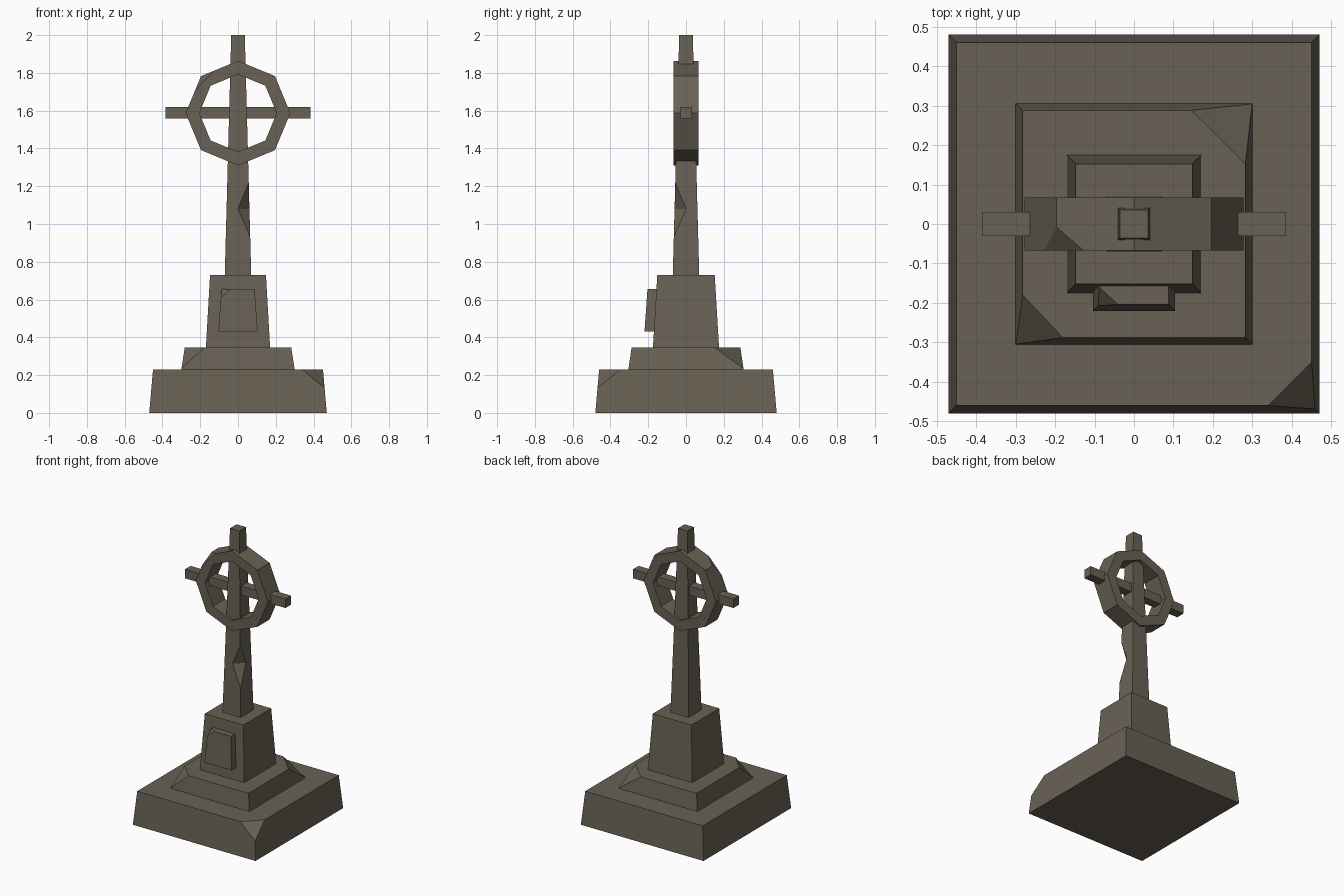
import bpy, bmesh, math
from mathutils import Vector

if "Cube" in bpy.data.objects:
    bpy.data.objects.remove(bpy.data.objects["Cube"])

stone = bpy.data.materials.new("weathered_stone")
stone.diffuse_color = (0.14, 0.12, 0.09, 1)
stone.use_nodes = True
stone.node_tree.nodes["Principled BSDF"].inputs["Base Color"].default_value = stone.diffuse_color


def finish(name, bm):
    bmesh.ops.recalc_face_normals(bm, faces=bm.faces[:])
    me = bpy.data.meshes.new(name)
    bm.to_mesh(me)
    bm.free()
    me.materials.append(stone)
    ob = bpy.data.objects.new(name, me)
    bpy.context.collection.objects.link(ob)
    return ob


def chip(bm, a, b, c):
    """Break off the corner lying beyond the plane through three points."""
    a, b, c = Vector(a), Vector(b), Vector(c)
    n = (b - a).cross(c - a).normalized()
    centre = sum((v.co for v in bm.verts), Vector()) / len(bm.verts)
    if n.dot(centre - a) > 0:
        n = -n
    r = bmesh.ops.bisect_plane(bm, geom=bm.verts[:] + bm.edges[:] + bm.faces[:],
                               dist=1e-5, plane_co=a, plane_no=n, clear_outer=True)
    edges = [e for e in r["geom_cut"] if isinstance(e, bmesh.types.BMEdge)]
    bmesh.ops.holes_fill(bm, edges=edges, sides=0)


def block(name, low, high, chips=()):
    """Tapered block; low and high are (x0, x1, y0, y1, z)."""
    bm = bmesh.new()
    rings = []
    for x0, x1, y0, y1, z in (low, high):
        rings.append([bm.verts.new(p) for p in
                      ((x0, y0, z), (x1, y0, z), (x1, y1, z), (x0, y1, z))])
    bm.faces.new(rings[0][::-1])
    bm.faces.new(rings[1])
    for i in range(4):
        j = (i + 1) % 4
        bm.faces.new((rings[0][i], rings[0][j], rings[1][j], rings[1][i]))
    for c in chips:
        chip(bm, *c)
    return finish(name, bm)


# Stepped base with broken corners
block("base_slab", (-.47, .47, -.48, .48, 0), (-.45, .45, -.46, .46, .23),
      [((.34, -.46, .23), (.45, -.35, .23), (.459, -.469, .13))])
block("middle_step", (-.30, .30, -.305, .305, .23), (-.282, .282, -.288, .288, .345),
      [((-.282, -.18, .345), (-.18, -.288, .345), (-.299, -.304, .235)),
       ((.145, .288, .345), (.282, .152, .345), (.299, .304, .235))])
block("pedestal", (-.17, .17, -.175, .175, .345), (-.148, .148, -.152, .152, .73))

# Leaning plaque on the front of the pedestal
block("plaque", (-.104, .104, -.22, -.16, .43), (-.088, .088, -.204, -.145, .655),
      [((-.088, -.16, .655), (-.04, -.204, .655), (-.091, -.207, .61))])

# Shaft with a wedge-shaped notch in its front right edge
Z0, Z1, R0, R1 = .73, 2.0, .07, .036


def rad(z):
    return R0 + (R1 - R0) * (z - Z0) / (Z1 - Z0)


bm = bmesh.new()


def pt(sx, sy, z):
    return bm.verts.new((sx * rad(z), sy * rad(z), z))


corners = [(-1, -1), (1, -1), (1, 1), (-1, 1)]
lo = [pt(x, y, Z0) for x, y in corners]
hi = [pt(x, y, Z1) for x, y in corners]
cut_low, cut_high = pt(1, -1, .93), pt(1, -1, 1.22)
on_front, on_side = pt(0, -1, 1.08), pt(1, 0, 1.08)
for f in (lo[::-1], hi,
          (lo[0], lo[1], cut_low, on_front, cut_high, hi[1], hi[0]),
          (lo[1], lo[2], hi[2], hi[1], cut_high, on_side, cut_low),
          (lo[2], lo[3], hi[3], hi[2]), (lo[3], lo[0], hi[0], hi[3]),
          (cut_low, on_side, on_front), (cut_high, on_front, on_side)):
    bm.faces.new(f)
finish("shaft", bm)

# Eight-sided ring with one chipped corner
bm = bmesh.new()
CZ = 1.587
loops = []
for r, y in ((.277, -.067), (.277, .067), (.205, .067), (.205, -.067)):
    loops.append([bm.verts.new((r * math.sin(i * math.pi / 4), y,
                                CZ + r * math.cos(i * math.pi / 4))) for i in range(8)])
for k in range(4):
    a, b = loops[k], loops[(k + 1) % 4]
    for i in range(8):
        j = (i + 1) % 8
        bm.faces.new((a[i], a[j], b[j], b[i]))
chip(bm, (-.227, -.067, 1.707), (-.127, -.067, 1.812), (-.196, -.008, 1.783))
finish("ring", bm)

# Cross arms
block("cross_arm", (-.385, .385, -.031, .031, 1.558), (-.385, .385, -.031, .031, 1.62))
